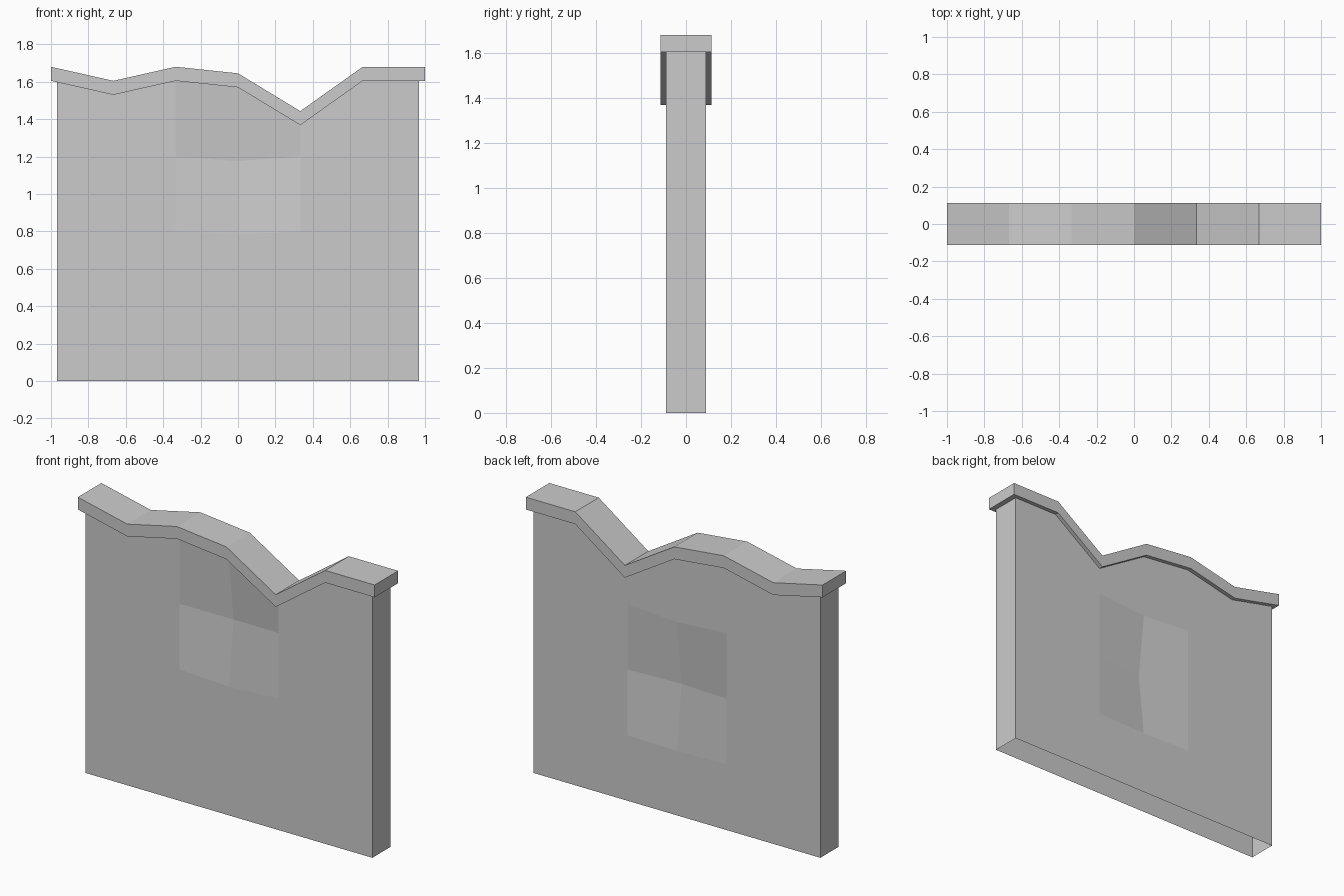
import bpy, bmesh

if "Cube" in bpy.data.objects:
    bpy.data.objects.remove(bpy.data.objects["Cube"])

XS = [-1, -0.667, -0.333, 0, 0.333, 0.667, 1]
TOP = [1.68, 1.605, 1.68, 1.645, 1.443, 1.68, 1.68]
CAP_H, CAP_Y = 0.075, 0.113
WALL_X, WALL_Y, DENT = 0.967, 0.088, 0.045


def finish(name, bm):
    bmesh.ops.remove_doubles(bm, verts=bm.verts, dist=0.0005)
    bmesh.ops.recalc_face_normals(bm, faces=bm.faces)
    me = bpy.data.meshes.new(name)
    bm.to_mesh(me)
    bm.free()
    ob = bpy.data.objects.new(name, me)
    bpy.context.collection.objects.link(ob)


def strip(bm, a, b):
    for i in range(len(a) - 1):
        bm.faces.new((a[i], a[i + 1], b[i + 1], b[i]))


# Coping cap: rectangular section swept along the broken top line
bm = bmesh.new()
rails = [[bm.verts.new((x, y, z - d)) for x, z in zip(XS, TOP)]
         for y, d in ((-CAP_Y, CAP_H), (CAP_Y, CAP_H), (CAP_Y, 0), (-CAP_Y, 0))]
for k in range(4):
    strip(bm, rails[k], rails[(k + 1) % 4])
for end in (0, -1):
    bm.faces.new([r[end] for r in rails])
finish("coping_cap", bm)

# Wall: gridded front and back with one dent each, open at the bottom
bm = bmesh.new()
sides = []
for sign, dent_row in ((-1, 3), (1, 2)):
    rows = []
    for r in range(5):
        row = []
        for i, x in enumerate(XS):
            z = TOP[i] - CAP_H if r == 4 else 0.4 * r * (0.98 if i == 3 else 1)
            y = WALL_Y - (DENT if (i == 3 and r == dent_row) else 0)
            row.append(bm.verts.new((max(-WALL_X, min(WALL_X, x)), sign * y, z)))
        rows.append(row)
    for a, b in zip(rows, rows[1:]):
        strip(bm, a, b)
    sides.append(rows)
front, back = sides
for end in (0, -1):
    strip(bm, [r[end] for r in front], [r[end] for r in back])
finish("wall_panel", bm)
